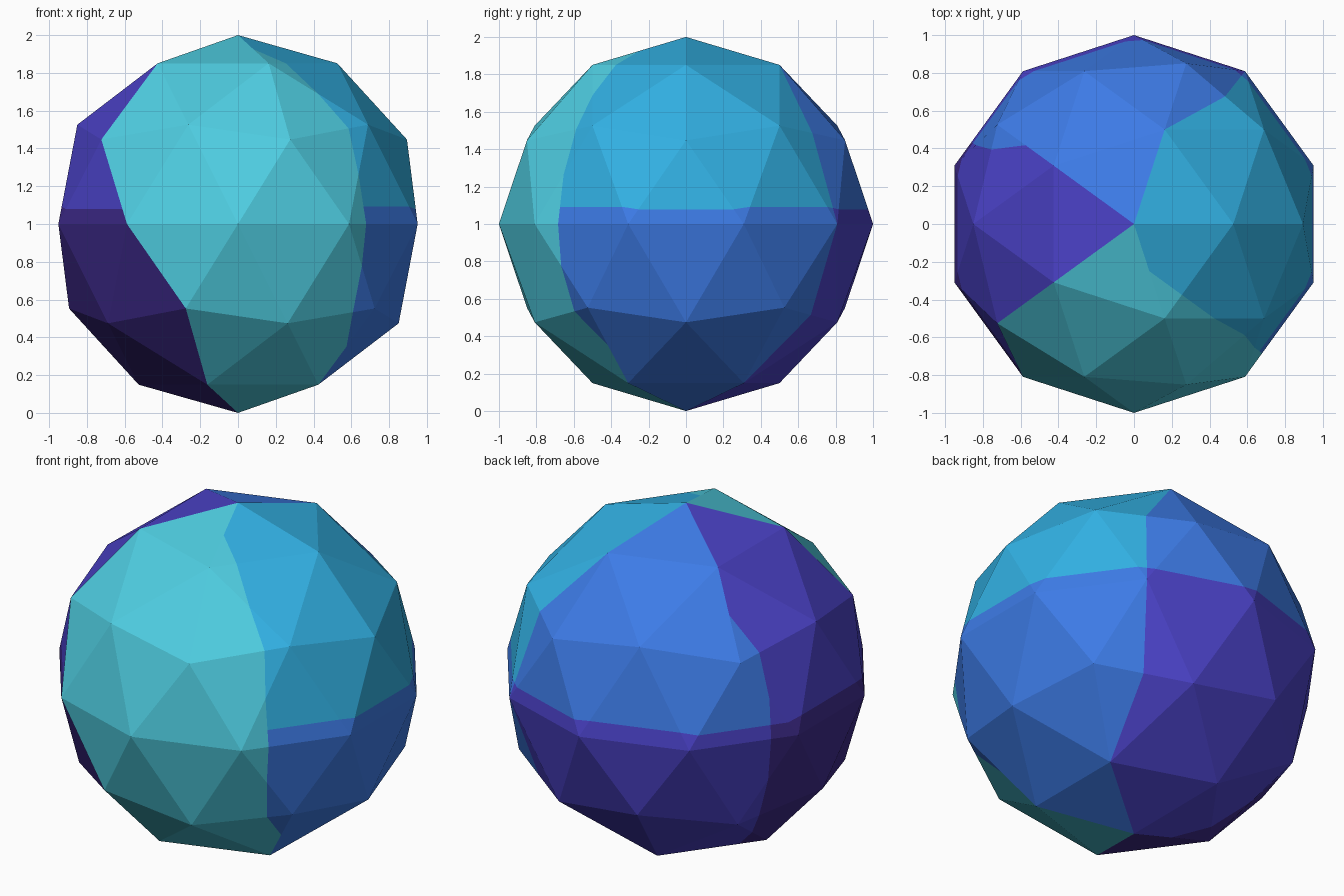
import bpy
import bmesh
import math
from mathutils import Vector

if "Cube" in bpy.data.objects:
    bpy.data.objects.remove(bpy.data.objects["Cube"])


# Flat colours, given as sRGB and stored as linear values
def linear(c):
    c /= 255
    return c / 12.92 if c <= 0.04045 else ((c + 0.055) / 1.055) ** 2.4


PALETTE = [("teal", (79, 206, 226)), ("sky_blue", (50, 177, 228)),
           ("blue", (61, 123, 230)), ("indigo", (75, 66, 200)),
           ("dark_purple", (62, 42, 138))]
UPPER = [0, 1, 2, 3]      # colours of the four panels above the split line
LOWER = [0, 2, 3, 4]      # colours of the four panels below it

# Points are (position, net coordinate); the ball is an unfolded icosahedron
ROW = math.sqrt(3) / 11


def ring(step, level):
    a = math.radians(216 + 36 * step)
    z = (-1, 1)[level - 1] / math.sqrt(5)
    r = 2 / math.sqrt(5)
    return Vector((r * math.cos(a), r * math.sin(a), z)), Vector((step / 11, level * ROW))


def pole(step, level):
    return Vector((0, 0, 1 if level else -1)), Vector((step / 11, level * ROW))


def middle(p, q):
    return (p[0] + q[0]).normalized(), (p[1] + q[1]) / 2


def subdivide(a, b, c):
    ab, bc, ca = middle(a, b), middle(b, c), middle(c, a)
    return [[a, ab, ca], [ab, b, bc], [ca, bc, c], [ab, bc, ca]]


# Split a polygon where one net coordinate crosses a value
def split(poly, axis, value):
    low, high = [], []
    for p, q in zip(poly, poly[1:] + poly[:1]):
        dp, dq = p[1][axis] - value, q[1][axis] - value
        if dp <= 1e-6:
            low.append(p)
        if dp >= -1e-6:
            high.append(p)
        if dp * dq < 0 and min(abs(dp), abs(dq)) > 1e-6:
            t = dp / (dp - dq)
            cut = (p[0].lerp(q[0], t), p[1].lerp(q[1], t))
            low.append(cut)
            high.append(cut)
    return [s for s in (low, high) if len(s) > 2]


# Five columns of four triangles, each subdivided once
polys = []
for i in range(0, 10, 2):
    u0, u1 = ring(i, 2), ring(i + 2, 2)
    l0, l1 = ring(i + 1, 1), ring(i + 3, 1)
    for tri in ((u0, u1, pole(i + 1, 3)), (u0, l0, u1),
                (u1, l0, l1), (l0, pole(i + 2, 0), l1)):
        polys += subdivide(*tri)

# Cut the colour panel borders
for axis, value in ((0, 0.25), (0, 0.5), (0, 0.75), (1, 0.25)):
    polys = [s for p in polys for s in split(p, axis, value)]

# Faceted ball, coloured by panel
bm = bmesh.new()
for poly in polys:
    face = bm.faces.new([bm.verts.new(p[0] + Vector((0, 0, 1))) for p in poly])
    u, v = sum((p[1] for p in poly), Vector((0, 0))) / len(poly)
    face.material_index = (UPPER if v > 0.25 else LOWER)[min(3, int(u * 4))]
bmesh.ops.remove_doubles(bm, verts=bm.verts[:], dist=1e-5)
mesh = bpy.data.meshes.new("faceted_ball")
bm.to_mesh(mesh)
bm.free()
for name, rgb in PALETTE:
    mat = bpy.data.materials.new(name)
    mat.diffuse_color = (*map(linear, rgb), 1)
    mat.use_nodes = True
    mat.node_tree.nodes["Principled BSDF"].inputs["Base Color"].default_value = mat.diffuse_color
    mesh.materials.append(mat)
ball = bpy.data.objects.new("faceted_ball", mesh)
bpy.context.collection.objects.link(ball)
